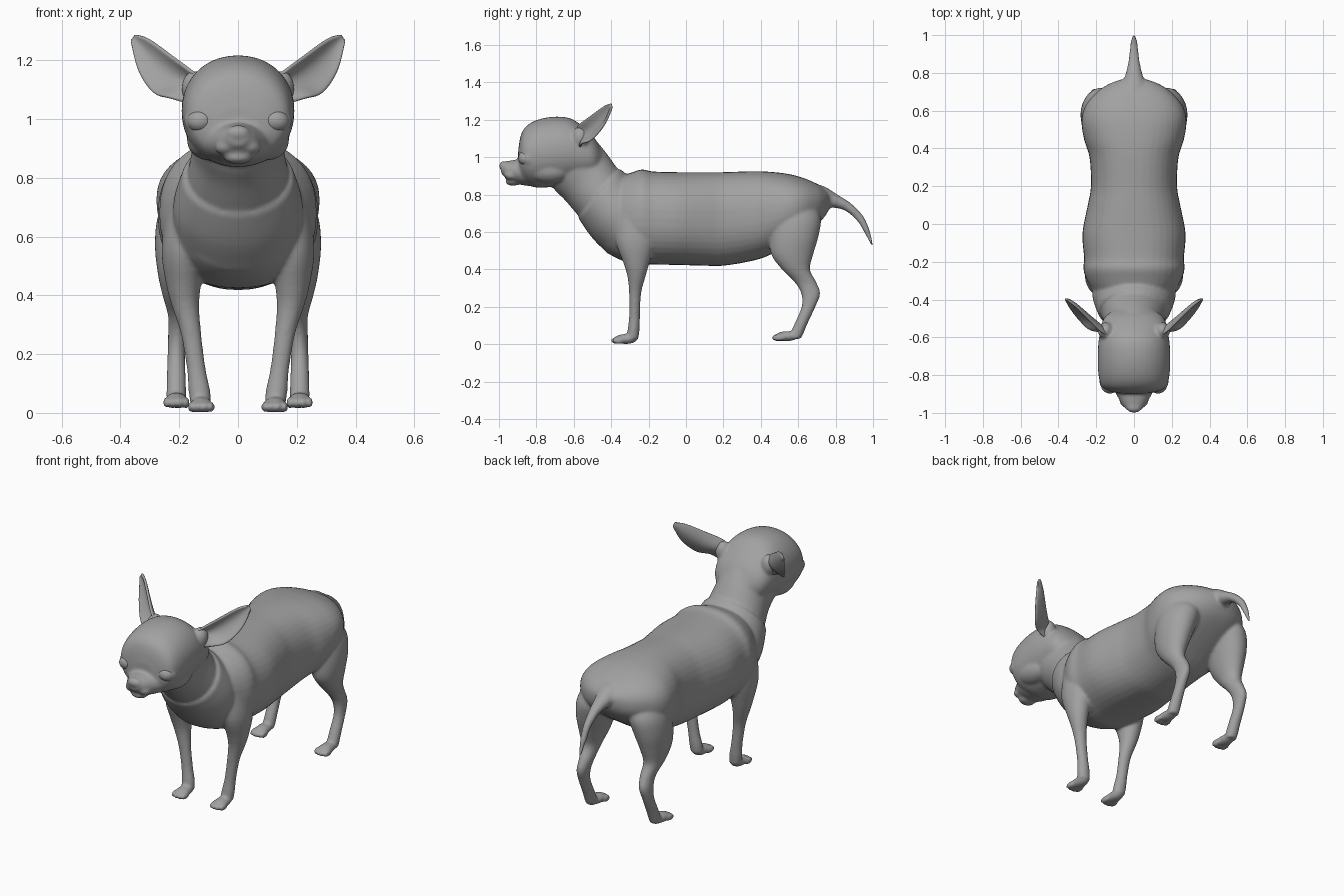
import bpy, bmesh, math
from mathutils import Vector, Matrix

if "Cube" in bpy.data.objects:
    bpy.data.objects.remove(bpy.data.objects["Cube"])

grey = bpy.data.materials.new("grey_coat")
grey.diffuse_color = (0.36, 0.36, 0.36, 1)
grey.use_nodes = True
grey.node_tree.nodes["Principled BSDF"].inputs["Base Color"].default_value = grey.diffuse_color


def spline(pts, steps):
    """Catmull-Rom interpolation of a list of equal-length tuples."""
    pts = [Vector(p) for p in pts]
    out = []
    for i in range(len(pts) - 1):
        b, c = pts[i], pts[i + 1]
        a = pts[i - 1] if i else b * 2 - c
        d = pts[i + 2] if i + 2 < len(pts) else c * 2 - b
        for k in range(steps):
            t = k / steps
            out.append(0.5 * (2 * b + (c - a) * t + (2 * a - 5 * b + 4 * c - d) * t * t
                              + (3 * b - a - 3 * c + d) * t ** 3))
    return out + [pts[-1]]


def loft(bm, rings, perp, power=2.0, side=1, segs=40):
    """Skin through rings (x, y, z, x radius, radius along perp)."""
    perp = Vector(perp).normalized()
    loops = []
    for r in spline(rings, 4):
        loop = []
        for i in range(segs):
            a = math.tau * i / segs
            c, s = math.cos(a), math.sin(a)
            c = math.copysign(abs(c) ** (2 / power), c)
            s = math.copysign(abs(s) ** (2 / power), s)
            p = Vector((r[0] * side + c * r[3], r[1], r[2])) + perp * s * r[4]
            loop.append(bm.verts.new(p))
        loops.append(loop)
    faces = []
    for a, b in zip(loops, loops[1:]):
        for i in range(segs):
            j = (i + 1) % segs
            faces.append(bm.faces.new((a[i], a[j], b[j], b[i])))
    faces.append(bm.faces.new(loops[0][::-1]))
    faces.append(bm.faces.new(loops[-1]))
    bmesh.ops.recalc_face_normals(bm, faces=faces)


def blob(bm, centre, radii, turn=0.0):
    """Ellipsoid, optionally turned about the y axis."""
    m = Matrix.Translation(centre) @ Matrix.Rotation(turn, 4, 'Y') @ Matrix.Diagonal((*radii, 1))
    bmesh.ops.create_uvsphere(bm, u_segments=32, v_segments=20, radius=1, matrix=m)


def finish(name, bm):
    me = bpy.data.meshes.new(name)
    for f in bm.faces:
        f.smooth = True
    bm.to_mesh(me)
    bm.free()
    me.materials.append(grey)
    ob = bpy.data.objects.new(name, me)
    bpy.context.collection.objects.link(ob)
    return ob


UP, BACK, THROAT = (0, 0, 1), (0, 1, 0), (0, -0.64, -0.76)
bm = bmesh.new()

# torso
torso = [(-.44, .62, .13, .10), (-.42, .64, .17, .15), (-.36, .67, .215, .215),
         (-.28, .675, .257, .247), (-.23, .68, .268, .255), (-.18, .675, .264, .249),
         (-.05, .672, .273, .248), (.1, .67, .245, .25), (.2, .67, .228, .25),
         (.35, .685, .235, .24), (.45, .70, .265, .222), (.55, .725, .278, .185),
         (.63, .74, .255, .148), (.70, .75, .195, .108), (.74, .755, .135, .075), (.765, .765, .07, .045)]
loft(bm, [(0, *r) for r in torso], UP, 2.3)

# chest with a faint raised neckline, then the neck
chest = [(-.30, .62, .22, .18), (-.38, .71, .22, .187), (-.45, .79, .195, .176), (-.465, .808, .185, .17)]
neck = [(-.38, .72, .185, .16), (-.46, .80, .174, .163), (-.535, .895, .155, .168),
        (-.6, .965, .157, .17), (-.64, 1.0, .14, .14)]
for part in (chest, neck):
    loft(bm, [(0, *r) for r in part], THROAT)

# skull
skull = [(-.897, .98, .07, .06), (-.885, 1.0, .13, .11), (-.86, 1.01, .17, .15),
         (-.80, 1.018, .188, .18), (-.70, 1.03, .192, .187), (-.6, 1.03, .185, .17),
         (-.5, 1.0, .16, .115), (-.45, .98, .1, .06)]
loft(bm, [(0, *r) for r in skull], UP, 2.1)

# muzzle, nose and chin
muzzle = [(-.80, .93, .135, .088), (-.88, .922, .105, .07), (-.94, .927, .072, .055),
          (-.97, .935, .052, .04), (-.988, .937, .03, .025)]
loft(bm, [(0, *r) for r in muzzle], UP)
blob(bm, (0, -.972, .953), (.042, .028, .027))
blob(bm, (0, -.925, .87), (.05, .04, .023))

# tail, flowing out of the rump
tail = [(.60, .815, .10, .07), (.70, .795, .078, .062), (.78, .768, .048, .043), (.86, .738, .03, .026),
        (.93, .675, .022, .022), (.97, .60, .017, .018), (.998, .525, .007, .007)]
loft(bm, [(0, *r) for r in tail], (0, .6, .8))

front_leg = [(.16, -.27, .70, .085, .11), (.185, -.27, .55, .075, .105), (.185, -.265, .43, .058, .068),
             (.178, -.265, .36, .046, .048), (.16, -.272, .27, .035, .032), (.142, -.275, .15, .032, .029),
             (.132, -.28, .08, .037, .032), (.127, -.285, .03, .036, .031)]
hind_leg = [(.14, .57, .78, .08, .10), (.165, .585, .68, .105, .135), (.188, .577, .58, .095, .132),
            (.2, .568, .48, .074, .112), (.205, .588, .4, .052, .075), (.2, .64, .33, .038, .058),
            (.205, .667, .27, .033, .051), (.21, .655, .2, .03, .037), (.21, .615, .11, .033, .035),
            (.21, .59, .05, .034, .035), (.21, .585, .03, .03, .03)]

for s in (1, -1):
    # legs, paws and toes
    for leg, px, py, pz in ((front_leg, .125, -.322, .028), (hind_leg, .21, .538, .043)):
        loft(bm, leg, BACK, side=s)
        blob(bm, (s * px, py, pz), (.038, .062, .027))
        for k in (-1.5, -.5, .5, 1.5):
            blob(bm, (s * px + k * .023, py - .052 + abs(k) * .008, pz - .008), (.011, .034, .02))
    # eye sockets, cheeks, upper lips, ear roots
    blob(bm, (s * .126, -.838, .995), (.058, .045, .05), s * .15)
    blob(bm, (s * .1, -.73, .93), (.074, .12, .07))
    blob(bm, (s * .036, -.932, .91), (.043, .042, .03), s * .35)
    blob(bm, (s * .15, -.565, 1.105), (.042, .045, .06))

# fuse everything into one smooth skin
dog = finish("dog_body", bm)
rm = dog.modifiers.new("fuse", 'REMESH')
rm.mode = 'VOXEL'
rm.voxel_size = 0.008
rm.use_smooth_shade = True
sm = dog.modifiers.new("soften", 'SMOOTH')
sm.factor = 0.5
sm.iterations = 8

# eyeballs and ears
upper_edge = [(.10, -.60, 1.12), (.165, -.578, 1.17), (.225, -.52, 1.215), (.305, -.44, 1.273), (.352, -.40, 1.288)]
lower_edge = [(.15, -.57, 1.045), (.235, -.56, 1.072), (.29, -.51, 1.09), (.34, -.445, 1.165), (.366, -.396, 1.268)]
ROWS, COLS = 16, 10
for s, label in ((1, "left"), (-1, "right")):
    bm = bmesh.new()
    blob(bm, (s * .127, -.858, .995), (.047, .039, .039), s * .15)
    finish(label + "_eye", bm)

    # cupped ear sheet between its upper and lower edges
    bm = bmesh.new()
    grid = []
    for i, (a, b) in enumerate(zip(spline(upper_edge, 4), spline(lower_edge, 4))):
        u = i / ROWS
        depth = .055 * (1 - u) ** .7 * min(1, .2 + 2.5 * u)
        row = []
        for j in range(COLS + 1):
            v = j / COLS
            p = a.lerp(b, v) + Vector((-.75, .66, 0)) * depth * math.sin(math.pi * v)
            row.append(bm.verts.new((p.x * s, p.y, p.z)))
        grid.append(row)
    for a, b in zip(grid, grid[1:]):
        for j in range(COLS):
            bm.faces.new((a[j], a[j + 1], b[j + 1], b[j]))
    bmesh.ops.recalc_face_normals(bm, faces=bm.faces)
    ear = finish(label + "_ear", bm)
    so = ear.modifiers.new("thickness", 'SOLIDIFY')
    so.thickness = 0.014
    so.offset = 0
    ear.modifiers.new("round", 'SUBSURF').levels = 1
